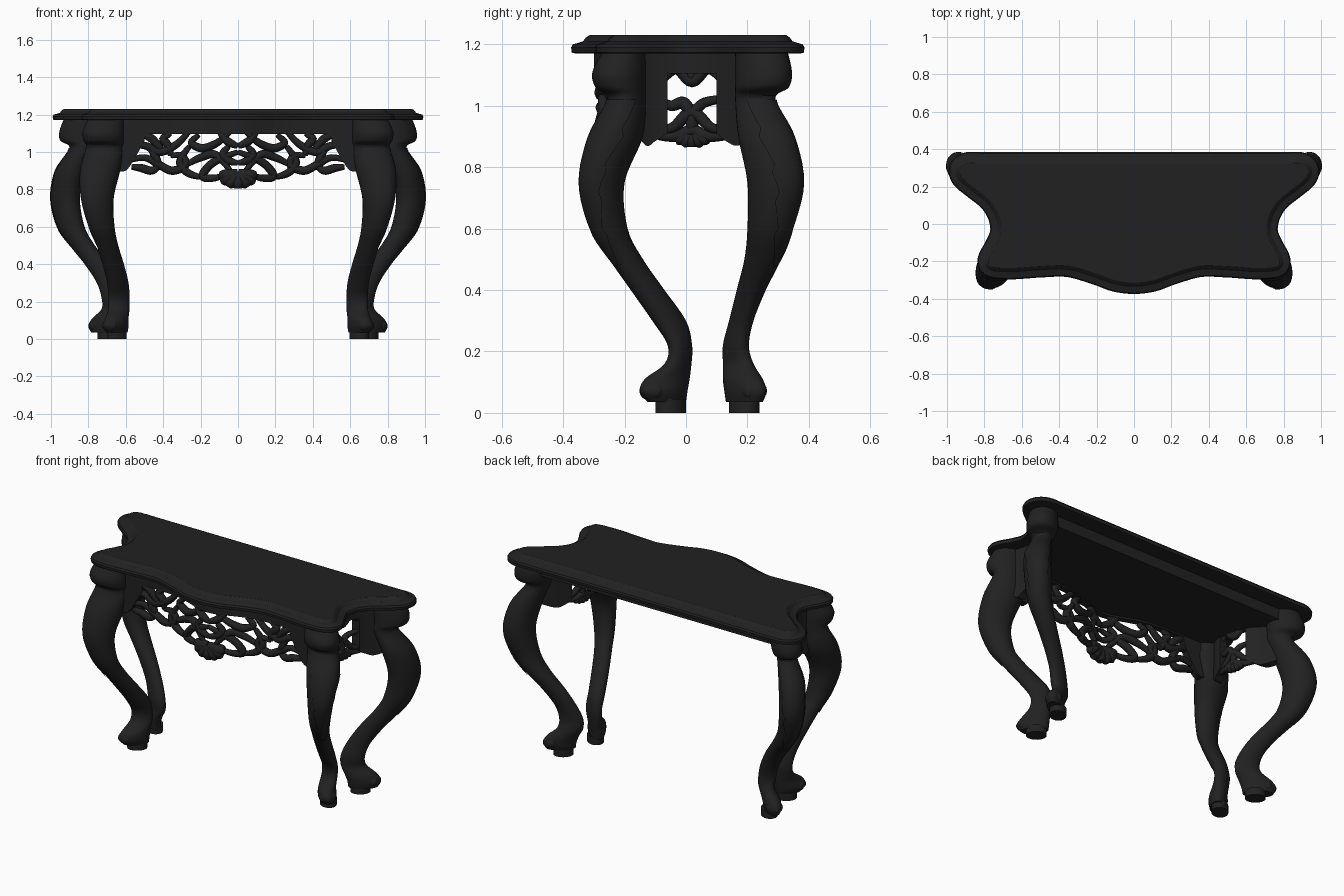
import bpy, bmesh, math
from mathutils import Vector

if "Cube" in bpy.data.objects:
    bpy.data.objects.remove(bpy.data.objects["Cube"])

wood = bpy.data.materials.new("black_wood")
wood.diffuse_color = (0.0155, 0.0155, 0.0155, 1)
wood.use_nodes = True
wood.node_tree.nodes["Principled BSDF"].inputs["Base Color"].default_value = wood.diffuse_color


def smooth(points, n, closed=False):
    """Catmull-Rom sampling of a list of tuples."""
    pts = [Vector(p) for p in points]
    out, count = [], len(pts)
    for i in range(count if closed else count - 1):
        if closed:
            a, b, c, d = (pts[(i + k) % count] for k in (-1, 0, 1, 2))
        else:
            a, b, c, d = (pts[min(max(i + k, 0), count - 1)] for k in (-1, 0, 1, 2))
        for k in range(n):
            t = k / n
            out.append(0.5 * (2 * b + (c - a) * t + (2 * a - 5 * b + 4 * c - d) * t * t
                              + (3 * b - a - 3 * c + d) * t ** 3))
    if not closed:
        out.append(pts[-1])
    return out


def finish(obj, angle=40):
    obj.data.materials.clear()
    obj.data.materials.append(wood)
    bpy.ops.object.select_all(action='DESELECT')
    obj.select_set(True)
    bpy.context.view_layer.objects.active = obj
    bpy.ops.object.shade_smooth_by_angle(angle=math.radians(angle))
    return obj


def loft(name, rings, cap=True, closed=True, angle=40):
    bm = bmesh.new()
    rows = [[bm.verts.new(p) for p in r] for r in rings]
    n = len(rows[0])
    for a, b in zip(rows, rows[1:]):
        for i in range(n if closed else n - 1):
            j = (i + 1) % n
            bm.faces.new((a[i], a[j], b[j], b[i]))
    if cap:
        bm.faces.new(rows[0][::-1])
        bm.faces.new(rows[-1])
    bmesh.ops.recalc_face_normals(bm, faces=bm.faces)
    me = bpy.data.meshes.new(name)
    bm.to_mesh(me)
    bm.free()
    obj = bpy.data.objects.new(name, me)
    bpy.context.collection.objects.link(obj)
    return finish(obj, angle)


# Serpentine table outline (inner panel edge), mirrored in x
half = [(0, -.31), (.1, -.298), (.2, -.262), (.35, -.22), (.5, -.222), (.65, -.232), (.755, -.225),
        (.772, -.19), (.735, -.12), (.705, -.04), (.72, .05), (.77, .13), (.85, .195), (.915, .25),
        (.925, .295), (.89, .32), (.8, .32), (.4, .32), (0, .32)]
outline = smooth(half + [(-x, y) for x, y in half[-2:0:-1]], 6, True)


def ring(offset, z):
    out, n = [], len(outline)
    for i, p in enumerate(outline):
        t = (outline[(i + 1) % n] - outline[i - 1]).normalized()
        out.append((p.x + t.y * offset, p.y - t.x * offset, z))
    return out


# Moulded top and the solid rail body beneath it
loft("table_top", [ring(o, z) for o, z in ((.05, 1.17), (.062, 1.173), (.064, 1.19), (.058, 1.2),
     (.04, 1.205), (.025, 1.21), (.016, 1.222), (.004, 1.23))], angle=22)
loft("rail_body", [ring(-.03, 1.105), ring(-.03, 1.175)])

# Cabriole legs: z, x range, y range of each section, lean of the oval toward the outer diagonal
front_leg = [(.035, .59, .705, -.125, .0, .5), (.07, .585, .725, -.15, .005, .5),
             (.11, .585, .71, -.135, .012, .45), (.16, .58, .695, -.07, .018, .4),
             (.22, .58, .695, -.06, .02, .35), (.3, .585, .70, -.11, .0, .35), (.4, .61, .725, -.18, -.07, .3),
             (.5, .64, .755, -.25, -.14, .25), (.6, .66, .795, -.31, -.19, .2), (.75, .665, .835, -.345, -.2, .2),
             (.9, .63, .84, -.315, -.14, .15), (1.02, .61, .81, -.255, -.13, .1),
             (1.06, .61, .825, -.295, -.13, .1), (1.11, .61, .83, -.305, -.13, .1),
             (1.18, .61, .80, -.27, -.13, .1)]
back_leg = [(.035, .645, .785, .13, .25, .6), (.07, .64, .80, .125, .262, .6), (.11, .625, .78, .12, .25, .55),
            (.16, .60, .73, .12, .22, .5), (.22, .60, .73, .12, .205, .4), (.3, .63, .755, .14, .22, .35),
            (.4, .69, .82, .165, .26, .3), (.5, .765, .90, .19, .31, .25), (.6, .82, .965, .2, .345, .2),
            (.75, .845, 1.0, .2, .38, .2), (.9, .82, .975, .17, .35, .2), (1.02, .78, .90, .16, .29, .2),
            (1.06, .77, .95, .16, .335, .2), (1.11, .76, .955, .16, .345, .2), (1.18, .76, .93, .16, .33, .2)]


def section(row, angles, side, out_y, grow=0.0):
    """Oval inside the given ranges; angle 0 faces the outer diagonal."""
    z, x0, x1, y0, y1, lean = row
    phi = math.acos(lean) / 2
    return [(side * ((x0 + x1) / 2 + ((x1 - x0) / 2 + grow) * math.cos(a - phi)),
             (y0 + y1) / 2 + out_y * ((y1 - y0) / 2 + grow) * math.cos(a + phi), z) for a in angles]


full = [2 * math.pi * k / 28 for k in range(28)]
for label, table, out_y, block, toe in (
        ("front", front_leg, -1, (.595, .70, -.10, 0), (.685, -.11)),
        ("back", back_leg, 1, (.645, .75, .14, .24), (.755, .222))):
    rows = smooth(table, 5)
    for side, tag in ((1, "right"), (-1, "left")):
        loft(f"{label}_leg_{tag}", [section(r, full, side, out_y) for r in rows])
        loft(f"{label}_foot_block_{tag}",
             [section((z, *block, .2), full, side, out_y) for z in (0, .045)])
        # Raised carved leaf with a jagged edge on the knee
        leaf = []
        for r in rows:
            if .47 < r[0] < 1.03:
                t = (r[0] - .47) / .56
                w = .15 + .95 * t ** .7 + .22 * ((t * 5) % 1)
                leaf.append(section(r, [w * (k / 6 - 1) for k in range(13)], side, out_y, .005))
        loft(f"{label}_knee_leaf_{tag}", leaf, cap=False, closed=False)
        # Rounded toes
        for k in (-1, 1):
            bpy.ops.mesh.primitive_uv_sphere_add(
                segments=14, ring_count=8, radius=.03,
                location=(side * (toe[0] + k * .012), toe[1] - out_y * k * .012, .072))
            bpy.context.object.name = f"{label}_toe_{tag}"
            finish(bpy.context.object)


# Apron surfaces: (u, z, depth outward) mapped to the curved front and sides
def front_map(side):
    return lambda u, z, d=0: (side * u, -.195 - .085 * math.exp(-(u / .18) ** 2) - d, z)


def side_map(side):
    return lambda u, z, d=0: (side * (.68 + 2.4 * (u + .04) ** 2 + d), u, z)


def strands(name, paths, place, radius):
    cu = bpy.data.curves.new(name, 'CURVE')
    cu.dimensions = '3D'
    cu.bevel_depth = radius
    cu.bevel_resolution = 2
    cu.use_fill_caps = True
    for path in paths:
        pts = smooth(path, 6)
        sp = cu.splines.new('POLY')
        sp.points.add(len(pts) - 1)
        for i, p in enumerate(pts):
            sp.points[i].co = (*place(p.x, p.y), 1)
            sp.points[i].radius = .7 + .5 * math.sin(math.pi * i / (len(pts) - 1))
    obj = bpy.data.objects.new(name, cu)
    bpy.context.collection.objects.link(obj)
    bpy.ops.object.select_all(action='DESELECT')
    obj.select_set(True)
    bpy.context.view_layer.objects.active = obj
    bpy.ops.object.convert(target='MESH')
    finish(bpy.context.object, 60)


def panel(name, columns, place, thick=.02):
    cols = smooth(columns, 4)
    loft(name, [[place(u, z0, -thick), place(u, z1, -thick), place(u, z1, thick), place(u, z0, thick)]
                for u, z0, z1 in cols])


def shell(name, place, cz, w, h):
    """Fan of ribs hanging from one point."""
    ribs = []
    for k in range(7):
        a = math.pi * (k / 6) * 1.1 - math.pi * .05
        ribs.append([(0, cz + h * .3), (math.cos(a) * w * .55, cz - math.sin(a) * h * .5),
                     (math.cos(a) * w * .85, cz - math.sin(a) * h)])
    strands(name, ribs, place, w * .24)


scrolls = [
    [(.04, 1.11), (.11, 1.05), (.19, 1.02), (.25, 1.05), (.21, 1.09)],
    [(.6, 1.03), (.5, 1.035), (.42, 1.0), (.33, 1.04), (.26, 1.11)],
    [(.6, .95), (.5, .97), (.42, .93), (.35, .90), (.28, .93), (.30, .98), (.36, .98)],
    [(0, 1.0), (.08, .97), (.15, .93), (.19, .87), (.13, .86), (.06, .88)],
    [(.04, .90), (.12, .985), (.2, .97), (.28, .93)],
    [(.2, .865), (.27, .89), (.31, .95), (.26, 1.03)],
    [(.42, .93), (.46, .90), (.52, .915), (.57, .92)],
    [(.40, 1.0), (.46, 1.07), (.52, 1.10)],
    [(0, 1.03), (.06, 1.06), (.1, 1.11)],
    [(0, .94), (.05, .955), (.08, .99), (.05, 1.03)],
    [(.36, .98), (.37, 1.03), (.40, 1.07), (.36, 1.1)],
    [(.42, .93), (.44, .97), (.47, 1.03)]]
side_scrolls = [
    [(-.09, 1.025), (-.05, 1.0), (-.01, 1.01), (.02, .98), (.06, 1.01), (.13, 1.025)],
    [(-.09, .92), (-.04, .93), (.02, .98), (.08, .93), (.13, .92)],
    [(-.09, .90), (-.03, .90), (.02, .92), (.07, .90), (.13, .90)],
    [(-.07, 1.09), (-.03, 1.12), (.02, 1.08), (.07, 1.12), (.11, 1.09)],
    [(.02, 1.08), (.02, 1.12)], [(.02, .9), (.02, .98)]]

for side, tag in ((1, "right"), (-1, "left")):
    fm, sm = front_map(side), side_map(side)
    strands(f"front_fretwork_{tag}", scrolls, fm, .019)
    panel(f"front_wing_{tag}", [(.5, 1.06, 1.12), (.55, .97, 1.12), (.6, .90, 1.12), (.66, .90, 1.12)], fm)
    panel(f"front_upper_rail_{tag}", [(k * .068, 1.095, 1.172) for k in range(11)], fm)
    strands(f"side_fretwork_{tag}", side_scrolls, sm, .017)
    panel(f"side_stile_front_{tag}", [(-.17, .92, 1.17), (-.13, .87, 1.17), (-.10, .885, 1.17),
                                      (-.06, .91, 1.17)], sm, .025)
    panel(f"side_stile_back_{tag}", [(.10, .91, 1.17), (.13, .885, 1.17), (.17, .87, 1.17),
                                     (.23, .90, 1.17)], sm, .025)
    panel(f"side_upper_rail_{tag}", [(-.06 + k * .04, 1.105, 1.172) for k in range(5)], sm, .025)
    shell(f"side_shell_{tag}", lambda u, z, d=0, m=sm: m(u + .02, z), .90, .07, .035)

# Central shell pendant on the front apron
shell("front_shell", lambda u, z, d=0: front_map(1)(u, z, .005), .87, .115, .065)
